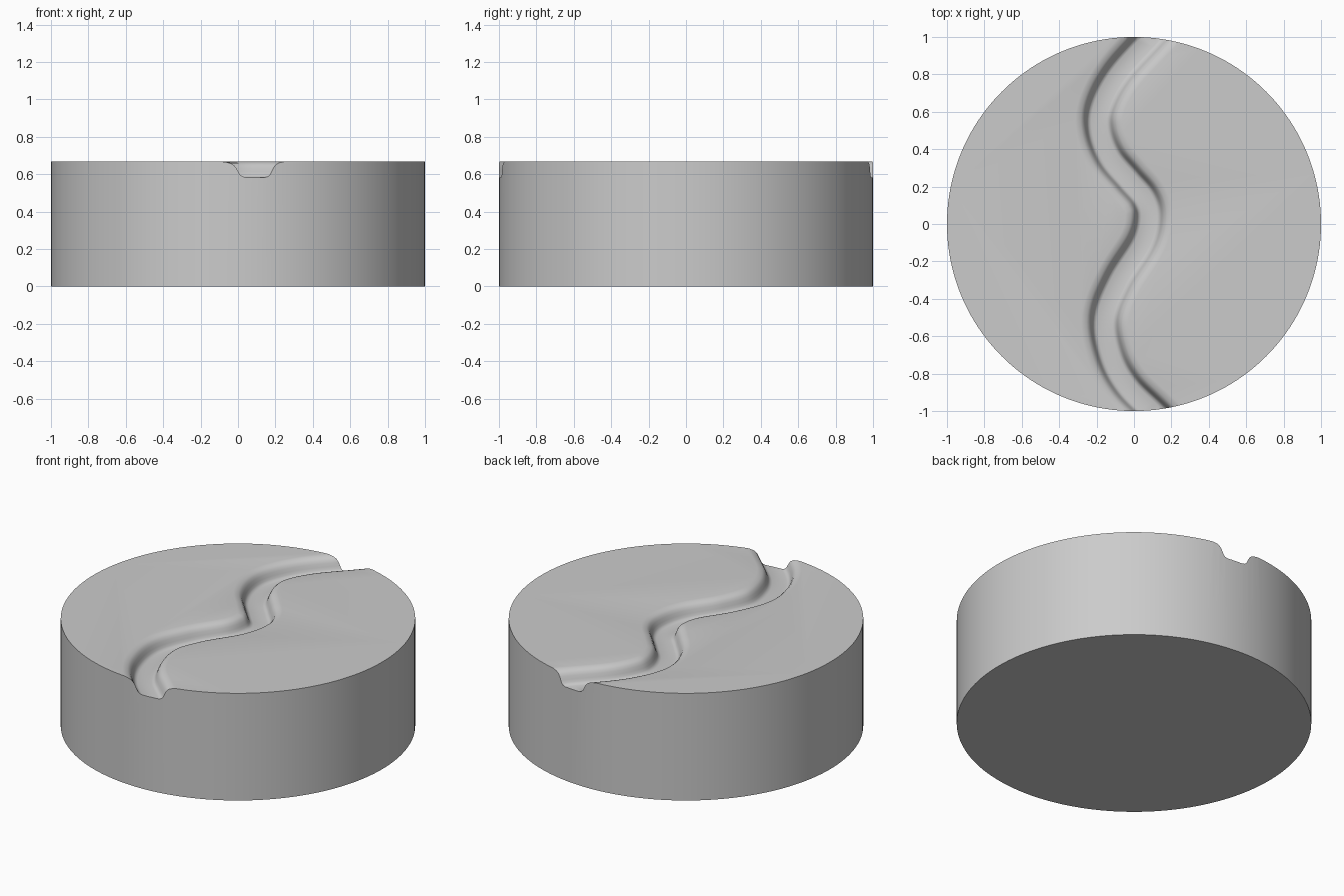
import bpy, bmesh, math
from mathutils import Vector
from mathutils.geometry import interpolate_bezier

if "Cube" in bpy.data.objects:
    bpy.data.objects.remove(bpy.data.objects["Cube"])

TOP = 0.667

# Round base block
bpy.ops.mesh.primitive_cylinder_add(vertices=160, radius=1, depth=TOP, location=(0, 0, TOP / 2))
base = bpy.context.object
base.name = "round_base"

# Winding centre line of the channel, back to front
path = [(0.28, 1.2), (0.095, 1.0), (-0.085, 0.8), (-0.175, 0.63), (-0.183, 0.5),
        (-0.13, 0.36), (-0.03, 0.24), (0.055, 0.14), (0.08, 0.04), (0.045, -0.1),
        (-0.08, -0.3), (-0.155, -0.5), (-0.125, -0.7), (-0.04, -0.86),
        (0.1, -1.0), (0.27, -1.16)]
pts = [Vector((x, y, 0)) for x, y in path]
line = []
for i in range(1, len(pts) - 2):
    a, b, c, d = pts[i - 1:i + 3]
    line += interpolate_bezier(b, b + (c - a) / 6, c - (d - b) / 6, c, 9)[:-1]
line = [pts[0]] + line + [pts[-2], pts[-1]]

# Half cross-section: flat floor, steep wall, soft shoulder
half = [(0.04, -0.084), (0.053, -0.079), (0.061, -0.069), (0.067, -0.054),
        (0.074, -0.035), (0.083, -0.019), (0.096, -0.008), (0.115, -0.002),
        (0.13, 0.001), (0.13, 0.1)]
section = [(-d, z) for d, z in reversed(half)] + half

# Channel cutter swept along the centre line
bm = bmesh.new()
rings = []
for i, p in enumerate(line):
    t = (line[min(i + 1, len(line) - 1)] - line[max(i - 1, 0)]).normalized()
    n = Vector((-t.y, t.x, 0))
    rings.append([bm.verts.new(p + n * d + Vector((0, 0, TOP + z))) for d, z in section])
count = len(section)
for r, s in zip(rings, rings[1:]):
    for k in range(count):
        j = (k + 1) % count
        bm.faces.new((r[k], r[j], s[j], s[k]))
bm.faces.new(rings[0])
bm.faces.new(rings[-1])
bmesh.ops.recalc_face_normals(bm, faces=bm.faces)
mesh = bpy.data.meshes.new("channel_cutter")
bm.to_mesh(mesh)
bm.free()
cutter = bpy.data.objects.new("channel_cutter", mesh)
bpy.context.collection.objects.link(cutter)
cutter.hide_render = True

# Carve the channel, then smooth the shading
mod = base.modifiers.new("channel", 'BOOLEAN')
mod.operation = 'DIFFERENCE'
mod.solver = 'EXACT'
mod.object = cutter
bpy.context.view_layer.objects.active = base
bpy.ops.object.modifier_apply(modifier=mod.name)
bpy.data.objects.remove(cutter)
bpy.ops.object.shade_smooth_by_angle(angle=math.radians(35))
